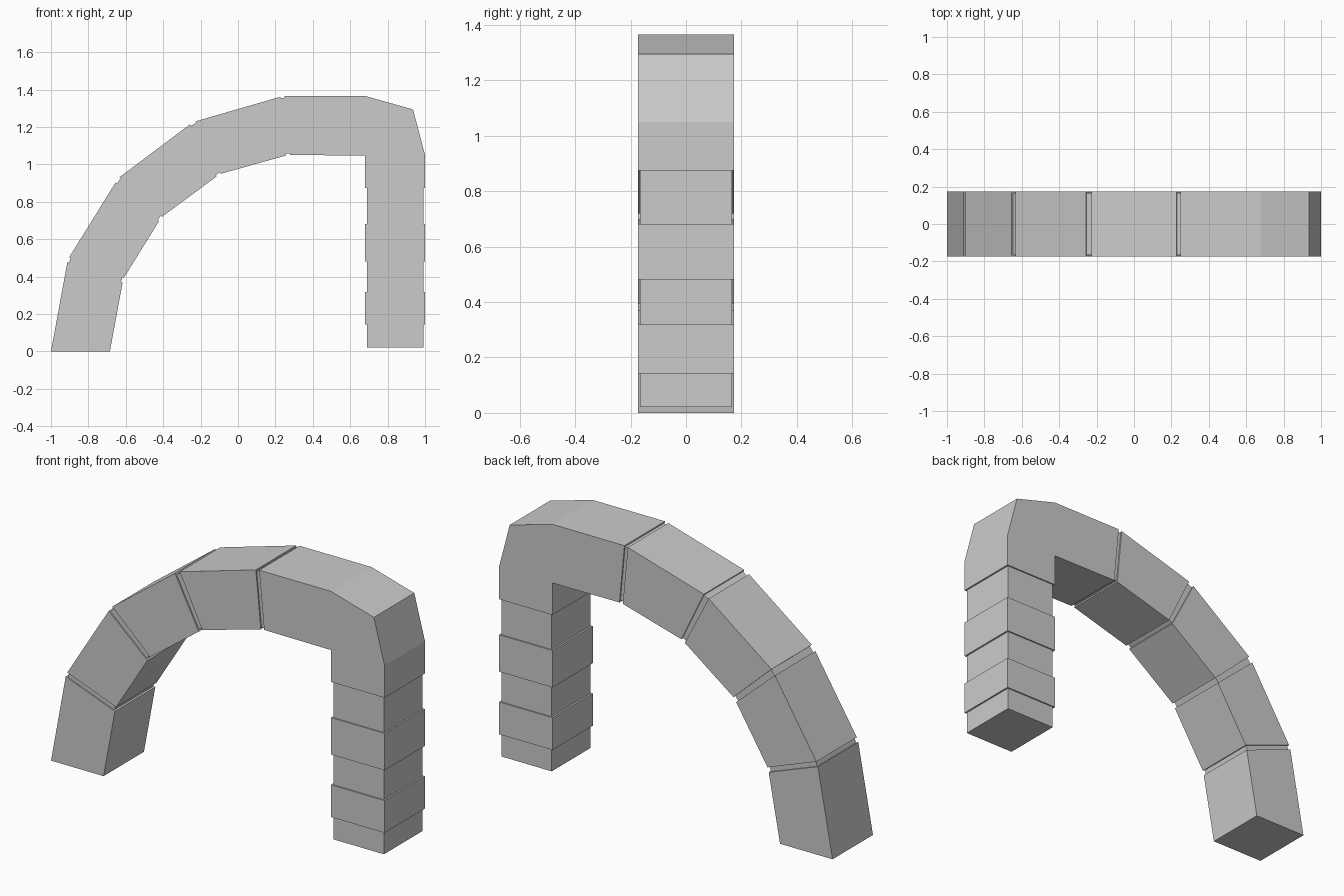
import bpy
import bmesh
from mathutils import Vector

if "Cube" in bpy.data.objects:
    bpy.data.objects.remove(bpy.data.objects["Cube"])

HALF = 0.173    # half depth of the stone blocks
INSET = 0.009   # how far joints sit behind the block faces


def prism(name, outline, half):
    """Extrude an x-z outline along y."""
    bm = bmesh.new()
    face = bm.faces.new([bm.verts.new((x, -half, z)) for x, z in outline])
    ext = bmesh.ops.extrude_face_region(bm, geom=[face])
    verts = [g for g in ext["geom"] if isinstance(g, bmesh.types.BMVert)]
    bmesh.ops.translate(bm, verts=verts, vec=(0, 2 * half, 0))
    bmesh.ops.recalc_face_normals(bm, faces=bm.faces)
    mesh = bpy.data.meshes.new(name)
    bm.to_mesh(mesh)
    bm.free()
    obj = bpy.data.objects.new(name, mesh)
    bpy.context.collection.objects.link(obj)
    return obj


def rect(x0, x1, z0, z1):
    return [(x0, z0), (x1, z0), (x1, z1), (x0, z1)]


# Arch blocks: outer start, inner start, inner end, outer end
blocks = [
    [(-1.0, 0.0), (-0.685, 0.0), (-0.617, 0.369), (-0.912, 0.479)],
    [(-0.903, 0.503), (-0.610, 0.394), (-0.422, 0.697), (-0.654, 0.904)],
    [(-0.633, 0.932), (-0.406, 0.720), (-0.114, 0.936), (-0.257, 1.214)],
    [(-0.228, 1.230), (-0.093, 0.950), (0.258, 1.048), (0.228, 1.362)],
]
for i, outline in enumerate(blocks):
    prism(f"arch_block_{i + 1}", outline, HALF)

# Corner block with chamfered shoulder, turning down onto the column
corner = [(0.248, 1.366), (0.278, 1.050), (0.679, 1.048), (0.679, 0.875),
          (1.0, 0.875), (1.0, 1.050), (0.936, 1.294), (0.679, 1.366)]
prism("corner_block", corner, HALF)

# Recessed joints filling the gaps between neighbouring blocks
chain = blocks + [corner]
for i in range(len(chain) - 1):
    outer_a, inner_a = Vector(chain[i][3]), Vector(chain[i][2])
    outer_b, inner_b = Vector(chain[i + 1][0]), Vector(chain[i + 1][1])
    da = (inner_a - outer_a).normalized() * INSET
    db = (inner_b - outer_b).normalized() * INSET
    prism(f"arch_joint_{i + 1}",
          [outer_a + da, inner_a - da, inner_b - db, outer_b + db],
          HALF - INSET * 0.8)

# Column: slim shaft with two wider bands
prism("column_shaft", rect(0.689, 0.991, 0.022, 0.876), HALF - INSET * 0.8)
for i, (z0, z1) in enumerate([(0.143, 0.318), (0.482, 0.682)]):
    prism(f"column_band_{i + 1}", rect(0.679, 1.0, z0, z1), HALF)
